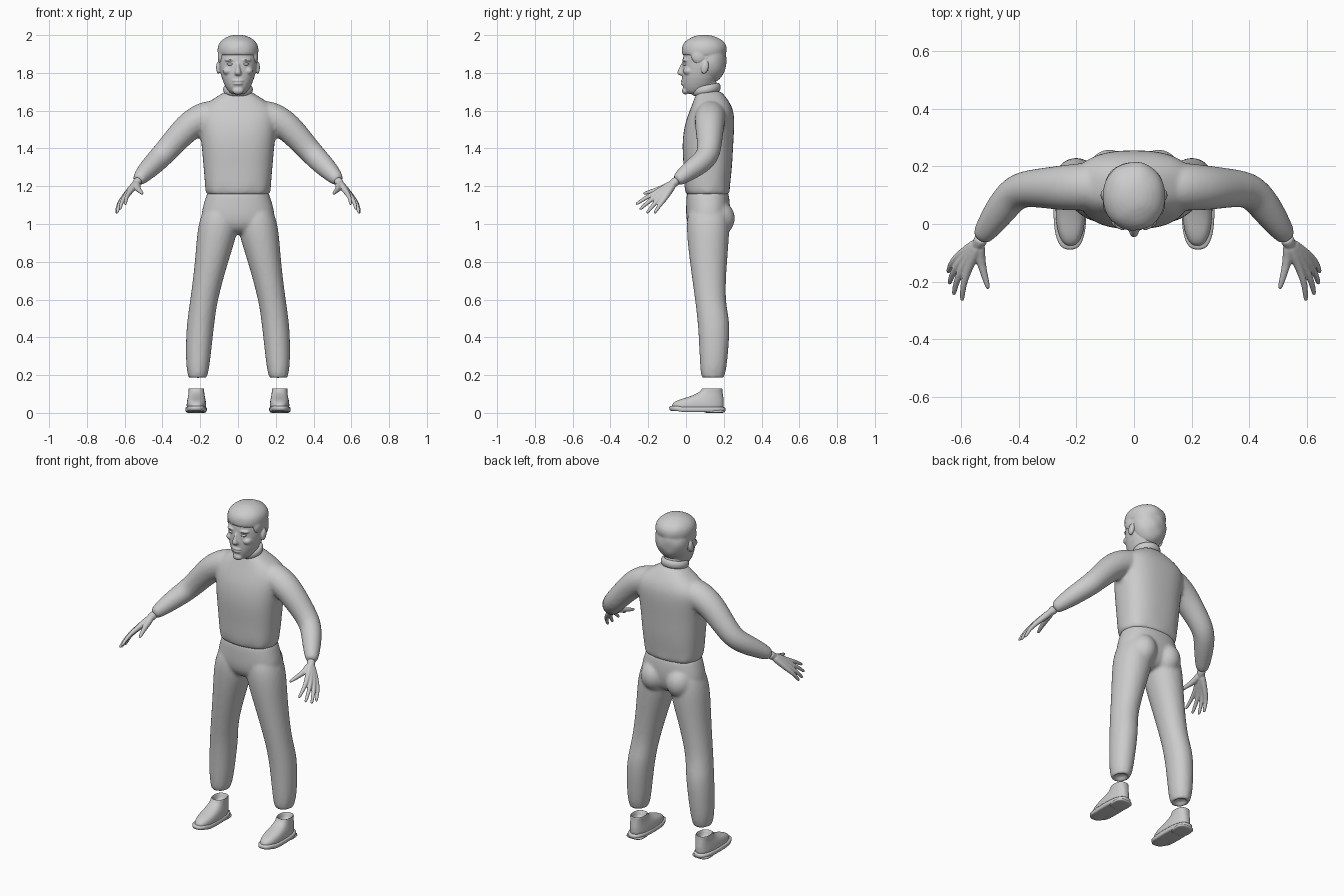
import bpy
import bmesh
import math
from mathutils import Vector, Matrix

if "Cube" in bpy.data.objects:
    bpy.data.objects.remove(bpy.data.objects["Cube"], do_unlink=True)

grey = bpy.data.materials.new("plain_grey")
grey.use_nodes = True
colour = (0.6, 0.6, 0.6, 1)
grey.diffuse_color = colour
grey.node_tree.nodes["Principled BSDF"].inputs["Base Color"].default_value = colour


def skin(bm, rings):
    """Bridge a list of point rings and cap both ends."""
    loops = [[bm.verts.new(p) for p in ring] for ring in rings]
    n = len(loops[0])
    for a, b in zip(loops, loops[1:]):
        for i in range(n):
            j = (i + 1) % n
            bm.faces.new((a[i], a[j], b[j], b[i]))
    bm.faces.new(loops[0][::-1])
    bm.faces.new(loops[-1])


def loft(bm, sections, cx=0, side=1, n=32, power=2.3, ripple=None):
    """Stack rounded sections (z, half width, front y, back y, centre x)."""
    rings = []
    for k, (z, rx, y0, y1, *mid) in enumerate(sections):
        x = mid[0] if mid else cx
        ring = []
        for i in range(n):
            a = math.tau * i / n
            c, s = math.cos(a), math.sin(a)
            f = 1
            if ripple and k in ripple:
                f += 0.035 * math.cos(a * 8)
            px = math.copysign(abs(c) ** (2 / power), c) * rx * f
            py = math.copysign(abs(s) ** (2 / power), s) * (y1 - y0) / 2 * f
            ring.append((side * (x + px), (y0 + y1) / 2 + py, z))
        rings.append(ring)
    skin(bm, rings)


def tube(bm, path, side=1, n=16):
    """Round limb along (x, y, z, radius) points."""
    pts = [Vector(p[:3]) for p in path]
    rings = []
    for k, p in enumerate(path):
        t = pts[min(k + 1, len(pts) - 1)] - pts[max(k - 1, 0)]
        u = t.cross(Vector((0.3, 1, 0.2))).normalized()
        v = t.cross(u).normalized()
        ring = []
        for i in range(n):
            a = math.tau * i / n
            q = pts[k] + p[3] * (u * math.cos(a) + v * math.sin(a))
            ring.append((side * q.x, q.y, q.z))
        rings.append(ring)
    skin(bm, rings)


def ball(bm, centre, size, tilt=0):
    m = (Matrix.Translation(centre) @ Matrix.Rotation(tilt, 4, "X")
         @ Matrix.Diagonal((*size, 1)))
    bmesh.ops.create_uvsphere(bm, u_segments=24, v_segments=14, radius=1, matrix=m)


def finish(name, bm, subdivide=1, voxel=0, smooth=0):
    """Turn the bmesh into a smooth object, fused by voxels when asked."""
    bmesh.ops.recalc_face_normals(bm, faces=bm.faces)
    mesh = bpy.data.meshes.new(name)
    bm.to_mesh(mesh)
    bm.free()
    mesh.materials.append(grey)
    ob = bpy.data.objects.new(name, mesh)
    bpy.context.collection.objects.link(ob)
    mesh.shade_smooth()
    if subdivide:
        ob.modifiers.new("rounding", "SUBSURF").levels = subdivide
        ob.modifiers["rounding"].render_levels = subdivide
    if voxel:
        m = ob.modifiers.new("fuse", "REMESH")
        m.mode, m.voxel_size, m.use_smooth_shade = "VOXEL", voxel, True
    if smooth:
        m = ob.modifiers.new("soften", "SMOOTH")
        m.factor, m.iterations = 0.5, smooth
    return ob


SIDES = ((1, "left"), (-1, "right"))

# Jacket: torso with both sleeves
bm = bmesh.new()
loft(bm, [(1.15, .15, .01, .215), (1.16, .17, 0, .23), (1.2, .174, -.01, .232),
          (1.3, .183, -.012, .245), (1.42, .193, -.022, .25), (1.52, .205, -.01, .257),
          (1.59, .215, .015, .255), (1.64, .17, .035, .235), (1.68, .1, .05, .205),
          (1.71, .06, .06, .18)], power=2.5, ripple=(1,))
for s, _ in SIDES:
    tube(bm, [(.1, .13, 1.575, .085), (.17, .13, 1.57, .085), (.25, .125, 1.53, .08),
              (.33, .125, 1.445, .069), (.4, .12, 1.365, .063), (.44, .08, 1.325, .06),
              (.48, .025, 1.285, .053), (.515, -.025, 1.248, .042),
              (.528, -.045, 1.232, .033), (.532, -.052, 1.228, .02)], s)
finish("jacket", bm, 2, 0.01, 4)

# Trousers: hips, seat and legs with gathered hems
bm = bmesh.new()
loft(bm, [(1.19, .155, .01, .22), (1.15, .168, .002, .228), (1.09, .188, 0, .235),
          (1.02, .2, 0, .23), (.97, .15, .02, .21), (.945, .07, .06, .17)])
for s, _ in SIDES:
    loft(bm, [(.21, .03, .11, .175, .215), (.18, .035, .1, .185, .215),
              (.18, .045, .09, .195, .215), (.2, .051, .08, .205, .213),
              (.25, .063, .074, .217, .213), (.4, .071, .068, .23, .205),
              (.5, .073, .06, .23, .195), (.6, .072, .048, .205, .18),
              (.8, .087, .02, .217, .14), (.95, .108, .003, .23, .11),
              (1.05, .1, .005, .23, .098), (1.13, .07, .04, .2, .08)],
         side=s, power=2.1, ripple=(2, 3))
    ball(bm, (s * .085, .155, 1.03), (.085, .105, .1))
finish("trousers", bm, 2, 0.01, 3)

# Hands: each finger runs from the wrist so the bones merge into a palm
FINGERS = [((.577, -.16, 1.165), (.597, -.267, 1.103)),
           ((.594, -.15, 1.152), (.626, -.246, 1.076)),
           ((.607, -.135, 1.14), (.641, -.208, 1.057)),
           ((.615, -.115, 1.13), (.645, -.168, 1.056))]
WRIST = Vector((.533, -.06, 1.222))
for s, label in SIDES:
    bm = bmesh.new()
    for knuckle, tip in FINGERS:
        k, t = Vector(knuckle), Vector(tip)
        bend = k.lerp(t, .5) + Vector((.006, 0, .005))
        tube(bm, [(*WRIST, .022), (*WRIST.lerp(k, .5), .019), (*k, .0145),
                  (*bend, .011), (*k.lerp(t, .93), .009), (*t, .005)], s, 12)
    tube(bm, [(.528, -.045, 1.232, .026), (*WRIST, .024), (.55, -.085, 1.2, .02)], s)
    tube(bm, [(*WRIST, .02), (.535, -.115, 1.19, .019), (.522, -.165, 1.178, .013),
              (.508, -.215, 1.163, .01), (.505, -.227, 1.16, .005)], s, 12)
    finish(label + "_hand", bm, 1, 0.004, 2)

# Head: skull, neck, nose, brow, lips and ears
bm = bmesh.new()
loft(bm, [(1.685, .03, .02, .09), (1.695, .045, -.005, .12), (1.72, .064, -.017, .14),
          (1.77, .087, -.022, .17), (1.83, .1, -.02, .19), (1.9, .105, -.016, .205),
          (1.95, .095, 0, .195), (1.98, .05, .04, .15)], power=2.1)
loft(bm, [(1.64, .058, .05, .175), (1.7, .056, .045, .165), (1.78, .06, .04, .17)])
loft(bm, [(1.862, .008, -.024, .03), (1.83, .011, -.034, .03), (1.802, .02, -.05, .02),
          (1.79, .018, -.042, .02), (1.785, .01, -.03, .01)])
ball(bm, (0, -.014, 1.758), (.032, .015, .006))
ball(bm, (0, -.012, 1.743), (.028, .016, .008))
ball(bm, (0, -.004, 1.705), (.03, .018, .02))
for s, _ in SIDES:
    ball(bm, (s * .04, .008, 1.868), (.032, .03, .009))
    ball(bm, (s * .055, .015, 1.81), (.026, .03, .022))
    ball(bm, (s * .104, .1, 1.828), (.012, .02, .034), -.2)
finish("head", bm, 1, 0.005, 2)

# Eyes
for s, label in SIDES:
    bm = bmesh.new()
    ball(bm, (s * .04, .002, 1.846), (.018, .02, .009))
    finish(label + "_eye", bm, 0)

# Hair: a fringed cap and a fuller back, with gentle locks
bm = bmesh.new()
loft(bm, [(1.9, .095, 0, .19), (1.885, .106, -.022, .21), (1.93, .112, -.026, .22),
          (1.965, .099, -.012, .206), (1.99, .064, .03, .165), (2.002, .025, .07, .12)],
     power=2.1)
ball(bm, (0, .128, 1.865), (.104, .088, .12))
for s, _ in SIDES:
    ball(bm, (s * .088, .07, 1.885), (.02, .04, .04))
for v in bm.verts:
    wave = math.sin(v.co.x * 60) * math.sin(v.co.y * 50 + v.co.z * 60)
    v.co.y += .004 * wave
finish("hair", bm, 1, 0.007, 2)

# Rolled collar, lower at the throat
bm = bmesh.new()
rings = []
for i in range(33):
    a = math.tau * i / 32
    out = Vector((math.sin(a), -math.cos(a), 0))
    mid = Vector((out.x * .064, .107 + out.y * .062, 1.712 - out.y * -.012))
    rings.append([mid + out * (.016 * math.cos(b)) + Vector((0, 0, .024 * math.sin(b)))
                  for b in (math.tau * j / 12 for j in range(12))])
skin(bm, rings)
finish("collar", bm, 1)

# Shoes: upper with an open top, over a heeled sole
for s, label in SIDES:
    bm = bmesh.new()
    loft(bm, [(.02, .045, -.07, .19), (.03, .052, -.078, .2), (.05, .052, -.074, .2),
              (.068, .049, -.045, .2), (.08, .046, 0, .198), (.098, .042, .05, .196),
              (.115, .041, .078, .193), (.131, .042, .085, .193), (.131, .037, .092, .187),
              (.115, .033, .1, .18), (.09, .025, .11, .17)], .22, s, power=2.4)
    finish(label + "_shoe", bm, 2)
    bm = bmesh.new()
    loft(bm, [(.004, .053, -.08, .204), (.006, .057, -.088, .209),
              (.028, .058, -.091, .211), (.032, .054, -.085, .206)], .222, s, power=2.7)
    for v in bm.verts:
        if v.co.y < -.04:
            v.co.z += .006
    finish(label + "_sole", bm, 1)
    bm = bmesh.new()
    loft(bm, [(0, .05, .1, .2), (.002, .053, .096, .206), (.02, .054, .094, .208)],
         .222, s, power=3)
    finish(label + "_heel", bm, 1)
